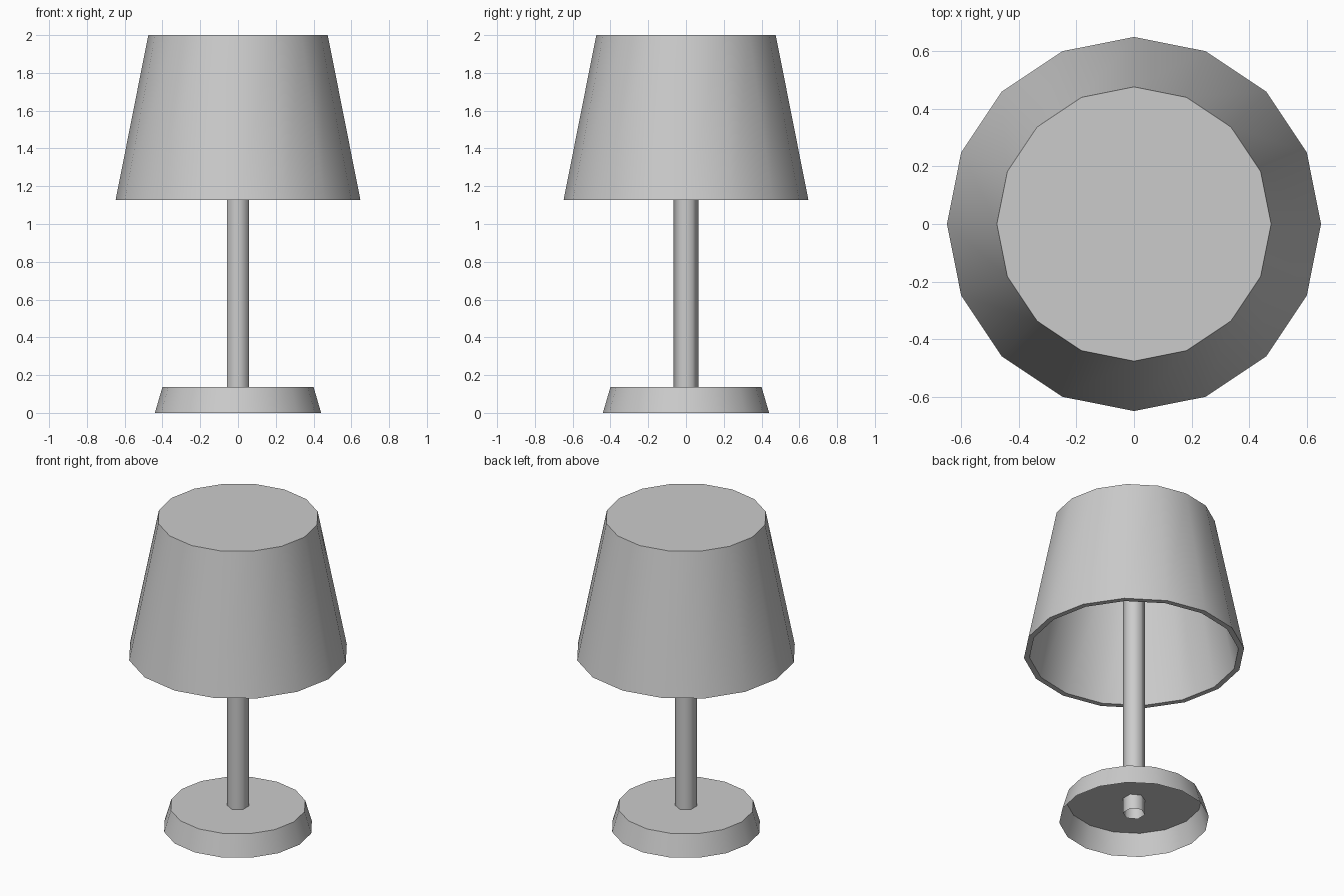
import bpy, bmesh, math

if "Cube" in bpy.data.objects:
    bpy.data.objects.remove(bpy.data.objects["Cube"])


def lathe(name, profile, sides, cap_rings=(), smooth_angle=30):
    """Revolve (radius, z) points around z; cap_rings lists the rings to fill."""
    bm = bmesh.new()
    rings = []
    for r, z in profile:
        ring = []
        for i in range(sides):
            a = math.pi / 2 + 2 * math.pi * i / sides
            ring.append(bm.verts.new((r * math.cos(a), r * math.sin(a), z)))
        rings.append(ring)
    for lower, upper in zip(rings, rings[1:]):
        for i in range(sides):
            j = (i + 1) % sides
            bm.faces.new((lower[i], lower[j], upper[j], upper[i]))
    for k in cap_rings:
        ring = rings[k]
        bm.faces.new(ring if k else ring[::-1])
    mesh = bpy.data.meshes.new(name)
    bm.to_mesh(mesh)
    bm.free()
    obj = bpy.data.objects.new(name, mesh)
    bpy.context.collection.objects.link(obj)
    bpy.ops.object.select_all(action='DESELECT')
    bpy.context.view_layer.objects.active = obj
    obj.select_set(True)
    bpy.ops.object.shade_smooth_by_angle(angle=math.radians(smooth_angle))
    return obj


# Base: tapered disc, open underneath
lathe("base", [(0.44, 0), (0.40, 0.137)], 16, cap_rings=(1,))

# Pole: open six-sided tube running from the hollow base up into the shade
lathe("pole", [(0.066, 0.04), (0.066, 1.97)], 6, smooth_angle=65)

# Shade: inner ceiling, inner wall, bottom rim, outer wall, closed top
lathe("shade", [(0.445, 1.97), (0.615, 1.127), (0.648, 1.127), (0.475, 2.0)],
      16, cap_rings=(0, 3))
